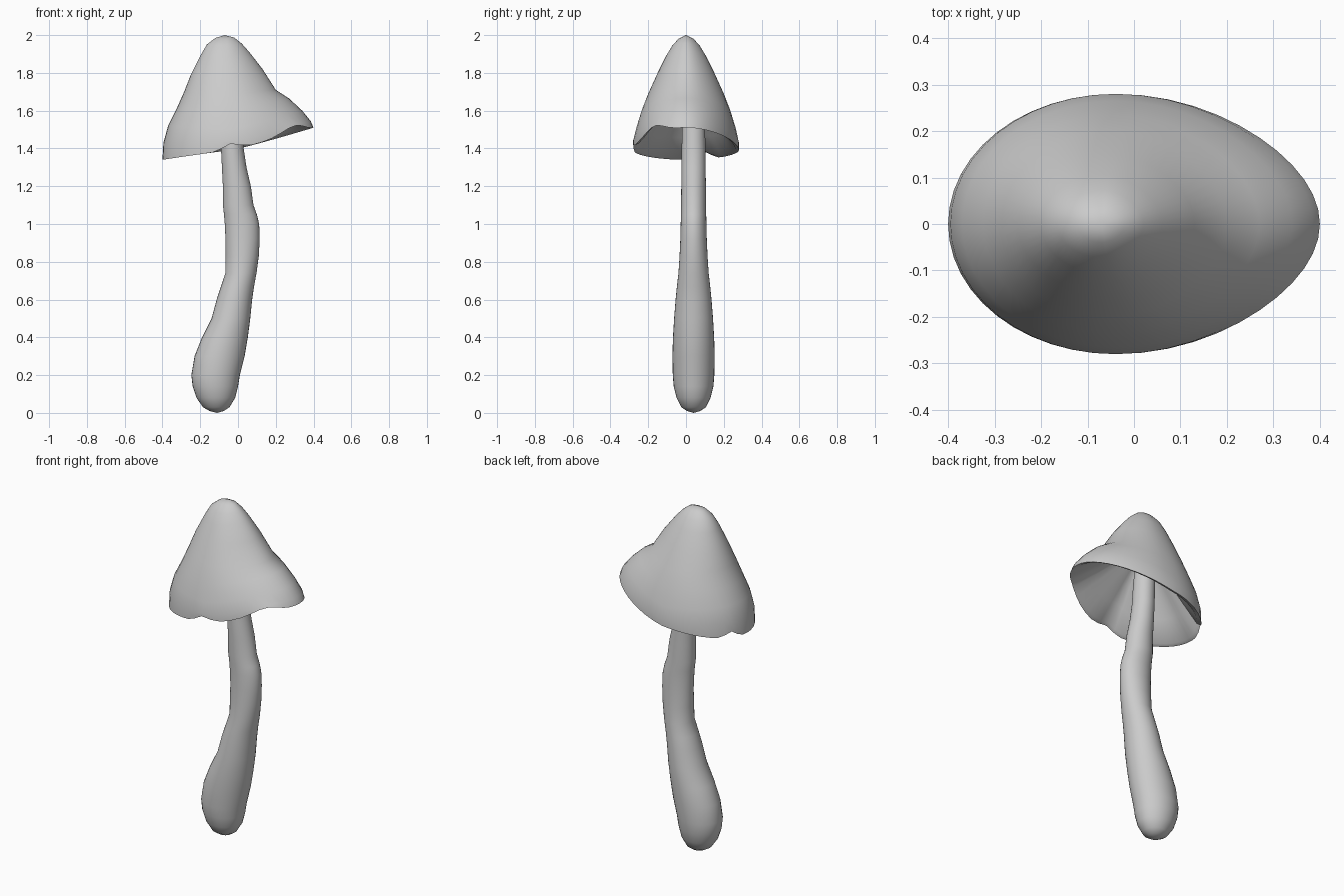
import bpy, bmesh, math
from mathutils import Vector

if "Cube" in bpy.data.objects:
    bpy.data.objects.remove(bpy.data.objects["Cube"])

SEG = 48


def loft(name, rings, start_tip, end_tip):
    """Skin closed rings of points and close both ends to a tip."""
    bm = bmesh.new()
    loops = [[bm.verts.new(p) for p in ring] for ring in rings]
    for a, b in zip(loops, loops[1:]):
        n = len(a)
        for i in range(n):
            j = (i + 1) % n
            bm.faces.new((a[i], a[j], b[j], b[i]))
    for ring, tip in ((loops[0], start_tip), (loops[-1], end_tip)):
        t = bm.verts.new(tip)
        for i in range(len(ring)):
            bm.faces.new((ring[i], ring[(i + 1) % len(ring)], t))
    bmesh.ops.recalc_face_normals(bm, faces=bm.faces)
    mesh = bpy.data.meshes.new(name)
    bm.to_mesh(mesh)
    bm.free()
    ob = bpy.data.objects.new(name, mesh)
    bpy.context.collection.objects.link(ob)
    bpy.ops.object.select_all(action='DESELECT')
    ob.select_set(True)
    bpy.context.view_layer.objects.active = ob
    bpy.ops.object.shade_smooth_by_angle(angle=math.radians(45))
    return ob


def bump(a, centre, width):
    d = (a - math.radians(centre) + math.pi) % (2 * math.pi) - math.pi
    return math.exp(-(d / math.radians(width)) ** 2)


def cap_ring(cx, xr, zr, xl, zl, ys, zs, rim):
    """Egg-shaped ring through a right, a left and two side points."""
    pts = []
    for i in range(SEG):
        a = 2 * math.pi * i / SEG
        c, s = math.cos(a), math.sin(a)
        right = c > 0
        w = abs(c) ** 1.1
        x = cx + c * ((xr - cx) if right else (cx - xl))
        y = ys * s * (1 - (0.13 * c * c if right else 0))
        z = zs * (1 - w) + (zr if right else zl) * w
        z += rim * (0.04 * bump(a, -40, 16) + 0.035 * bump(a, -90, 8)
                    + 0.035 * bump(a, 157, 8))
        pts.append(Vector((x, y, z)))
    return pts


# Cap: outer skin (centre x, right x z, left x z, side y z, rim waviness)
profile = [
    (-.07, -.02, 1.987, -.12, 1.985, .040, 1.98, 0),
    (-.07, .02, 1.955, -.165, 1.95, .072, 1.945, 0),
    (-.07, .06, 1.91, -.20, 1.89, .105, 1.89, 0),
    (-.06, .13, 1.82, -.25, 1.79, .15, 1.80, 0),
    (-.05, .20, 1.71, -.285, 1.70, .20, 1.69, 0),
    (-.045, .27, 1.665, -.325, 1.61, .235, 1.60, 0),
    (-.04, .34, 1.60, -.37, 1.52, .265, 1.50, 0),
    (-.04, .385, 1.545, -.395, 1.43, .28, 1.43, .3),
    (-.04, .40, 1.51, -.40, 1.34, .28, 1.39, 1),
]
rings = [cap_ring(*p) for p in profile]

# Cap: rim thickness and hollow underside rising to the stem
hub = Vector((-.05, .02, 1.78))
rim_in = [Vector((-.04 + (p.x + .04) * .94, p.y * .93, p.z + .008)) for p in rings[-1]]
for t in (0, .25, .5, .75, .92):
    rings.append([p.lerp(hub, t) for p in rim_in])
loft("mushroom_cap", rings, (-.07, 0, 2.0), hub)

# Stem: (z, left x, right x, half depth in y)
stem = [
    (.01, -.15, -.075, .035), (.03, -.185, -.045, .065), (.08, -.22, -.015, .09),
    (.14, -.24, .00, .105), (.20, -.247, .01, .11), (.30, -.23, .035, .112),
    (.40, -.19, .052, .109), (.50, -.14, .065, .103), (.60, -.113, .075, .095),
    (.67, -.09, .085, .088), (.74, -.067, .098, .08), (.83, -.066, .11, .074),
    (.92, -.066, .115, .07), (1.0, -.07, .112, .068), (1.05, -.074, .10, .067),
    (1.1, -.08, .082, .066), (1.2, -.08, .068, .065), (1.3, -.085, .045, .064),
    (1.4, -.09, .03, .063), (1.55, -.095, .02, .06), (1.70, -.09, .00, .045),
]
stem_rings = []
for z, xl, xr, ry in stem:
    stem_rings.append([((xl + xr) / 2 + (xr - xl) / 2 * math.cos(a), .04 + ry * math.sin(a), z)
                       for a in (2 * math.pi * i / 32 for i in range(32))])
loft("mushroom_stem", stem_rings, (-.11, .04, 0), (-.045, .03, 1.72))
